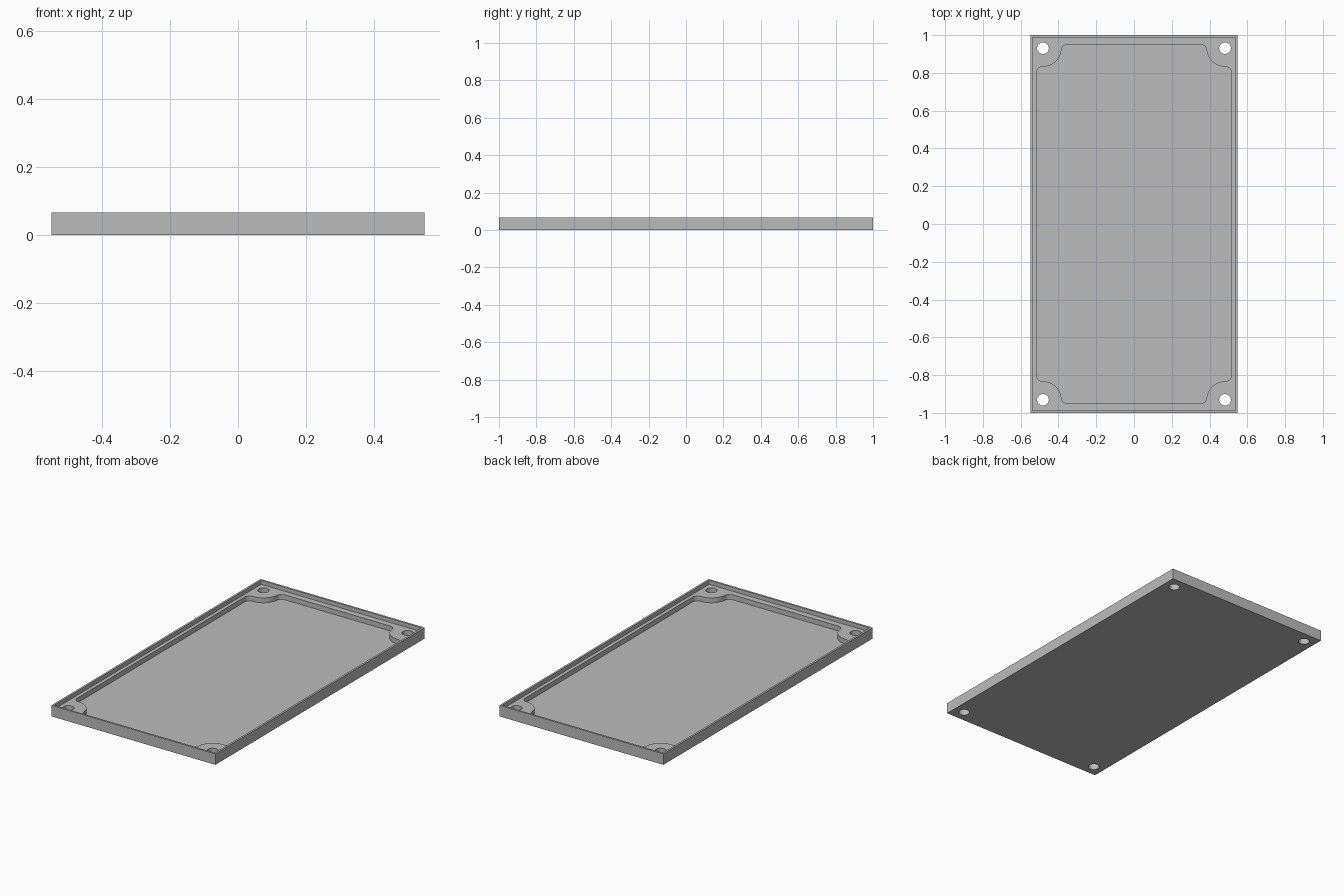
import bpy, bmesh, math
from mathutils import Vector

cube = bpy.data.objects.get("Cube")
if cube:
    bpy.data.objects.remove(cube, do_unlink=True)

HALF_X, HALF_Y, HEIGHT = 0.549, 1.0, 0.066
RIM = 0.012
LEDGE_Z, FLOOR_Z = 0.042, 0.012
POCKET_X, POCKET_Y = 0.516, 0.95
HOLE_X, HOLE_Y, HOLE_R = 0.482, 0.931, 0.031
BOSS_R, FILLET_R = 0.098, 0.032

grey = bpy.data.materials.new("plain grey")
grey.use_nodes = True
colour = (0.5, 0.5, 0.5, 1)
grey.diffuse_color = colour
grey.node_tree.nodes["Principled BSDF"].inputs["Base Color"].default_value = colour


def prism(name, outline, z0, z1):
    """Extrude a counter-clockwise outline between two heights."""
    bm = bmesh.new()
    face = bm.faces.new([bm.verts.new((x, y, z0)) for x, y in outline])
    top = bmesh.ops.extrude_face_region(bm, geom=[face])["geom"]
    verts = [v for v in top if isinstance(v, bmesh.types.BMVert)]
    bmesh.ops.translate(bm, verts=verts, vec=(0, 0, z1 - z0))
    bmesh.ops.recalc_face_normals(bm, faces=bm.faces)
    mesh = bpy.data.meshes.new(name)
    bm.to_mesh(mesh)
    bm.free()
    mesh.materials.append(grey)
    obj = bpy.data.objects.new(name, mesh)
    bpy.context.collection.objects.link(obj)
    return obj


def rectangle(x, y):
    return [(-x, -y), (x, -y), (x, y), (-x, y)]


def arc(centre, radius, start, end, steps):
    angles = [start + (end - start) * i / steps for i in range(steps + 1)]
    return [(centre[0] + radius * math.cos(a), centre[1] + radius * math.sin(a)) for a in angles]


def pocket_corner():
    """Fillet, round cut-out about the screw hole, fillet."""
    reach = BOSS_R + FILLET_R
    side_x, end_y = POCKET_X - FILLET_R, POCKET_Y - FILLET_R
    side = Vector((side_x, HOLE_Y - math.sqrt(reach**2 - (side_x - HOLE_X)**2)))
    end = Vector((HOLE_X - math.sqrt(reach**2 - (end_y - HOLE_Y)**2), end_y))
    a = math.atan2(HOLE_Y - side.y, HOLE_X - side.x)
    b = math.atan2(HOLE_Y - end.y, HOLE_X - end.x)
    return (arc(side, FILLET_R, 0, a, 8)
            + arc((HOLE_X, HOLE_Y), BOSS_R, a - math.pi, b - math.pi, 16)[1:-1]
            + arc(end, FILLET_R, b, math.pi / 2, 8))


def pocket_outline():
    corner = pocket_corner()
    back = corner[::-1]
    return (corner + [(-x, y) for x, y in back]
            + [(-x, -y) for x, y in corner] + [(x, -y) for x, y in back])


def cut(target, cutter):
    mod = target.modifiers.new(cutter.name, "BOOLEAN")
    mod.operation, mod.solver, mod.object = "DIFFERENCE", "EXACT", cutter
    bpy.context.view_layer.objects.active = target
    bpy.ops.object.modifier_apply(modifier=mod.name)
    bpy.data.objects.remove(cutter, do_unlink=True)


# Cover slab, then the rim recess, the pocket and the four screw holes
cover = prism("cover_plate", rectangle(HALF_X, HALF_Y), 0, HEIGHT)
cut(cover, prism("rim_recess", rectangle(HALF_X - RIM, HALF_Y - RIM), LEDGE_Z, HEIGHT + 0.1))
cut(cover, prism("pocket", pocket_outline(), FLOOR_Z, HEIGHT + 0.1))
for sx in (-1, 1):
    for sy in (-1, 1):
        circle = arc((sx * HOLE_X, sy * HOLE_Y), HOLE_R, 0, 2 * math.pi, 32)[:-1]
        cut(cover, prism("screw_hole", circle, -0.1, HEIGHT + 0.1))

# Smooth curved walls, crisp edges
bpy.ops.object.select_all(action="DESELECT")
cover.select_set(True)
bpy.context.view_layer.objects.active = cover
bpy.ops.object.shade_smooth_by_angle(angle=math.radians(30))
